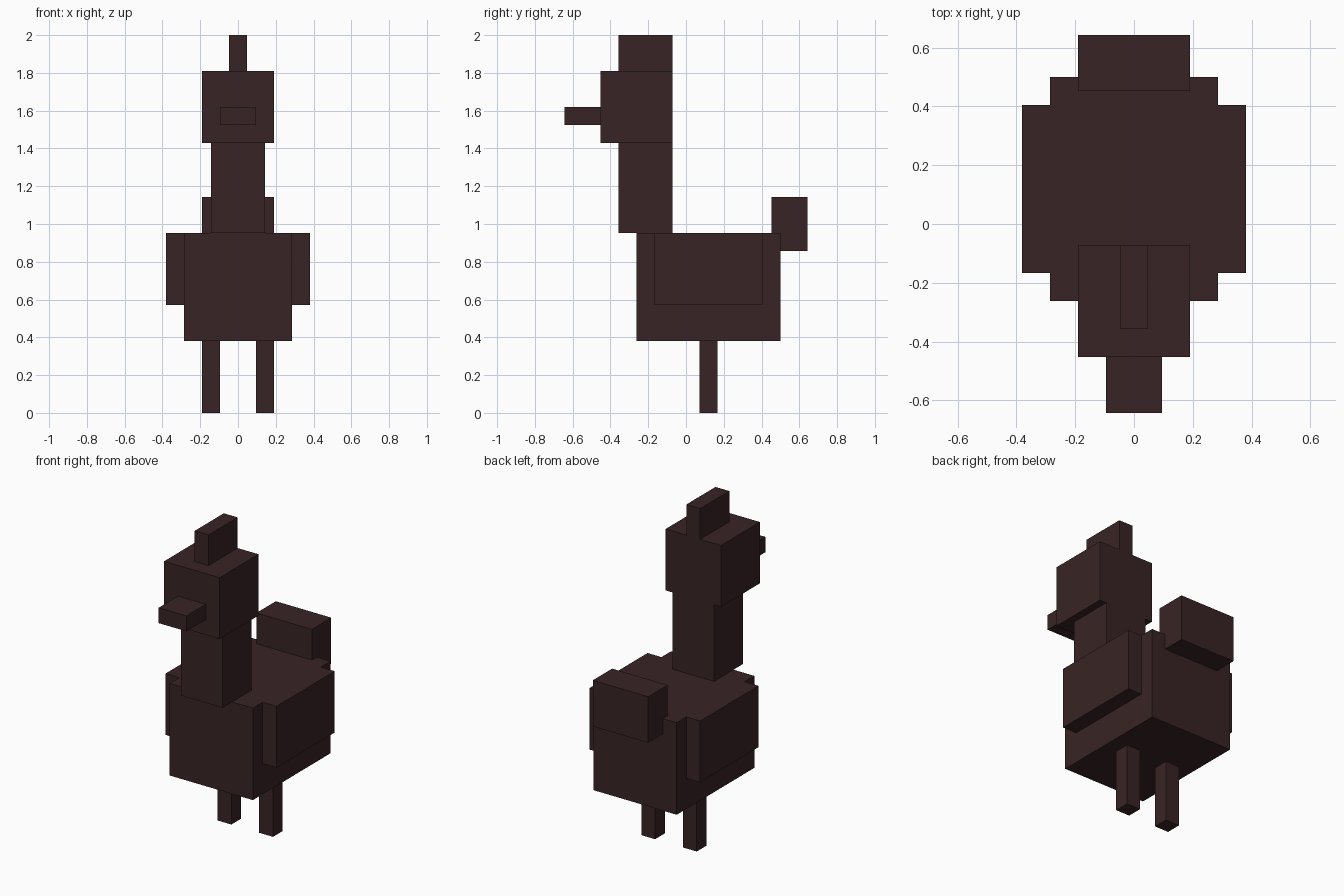
import bpy

if "Cube" in bpy.data.objects:
    bpy.data.objects.remove(bpy.data.objects["Cube"])

U = 2 / 21  # one block unit

mat = bpy.data.materials.new("dark brown")
mat.diffuse_color = (0.040, 0.0175, 0.018, 1)
mat.use_nodes = True
mat.node_tree.nodes["Principled BSDF"].inputs["Base Color"].default_value = mat.diffuse_color


def box(name, x, y, z):
    """Block from (min, max) ranges in block units."""
    bpy.ops.mesh.primitive_cube_add(size=1)
    ob = bpy.context.object
    ob.name = name
    ranges = (x, y, z)
    mid = [(a + b) / 2 * U for a, b in ranges]
    dim = [(b - a) * U for a, b in ranges]
    for v in ob.data.vertices:
        v.co = [c * d + m for c, d, m in zip(v.co, dim, mid)]
    ob.data.materials.append(mat)
    return ob


# Central parts
box("body", (-3, 3), (-2.75, 5.25), (4, 10))
box("tail", (-2, 2), (4.75, 6.75), (9, 12))
box("neck", (-1.5, 1.5), (-3.75, -0.75), (10, 15))
box("head", (-2, 2), (-4.75, -0.75), (15, 19))
box("beak", (-1, 1), (-6.75, -4.75), (16, 17))
box("crest", (-0.5, 0.5), (-3.75, -0.75), (19, 21))

# Paired wings and legs
for side, s in (("left", 1), ("right", -1)):
    box(side + "_wing", sorted((3 * s, 4 * s)), (-1.75, 4.25), (6, 10))
    box(side + "_leg", sorted((1 * s, 2 * s)), (0.75, 1.75), (0, 4))
